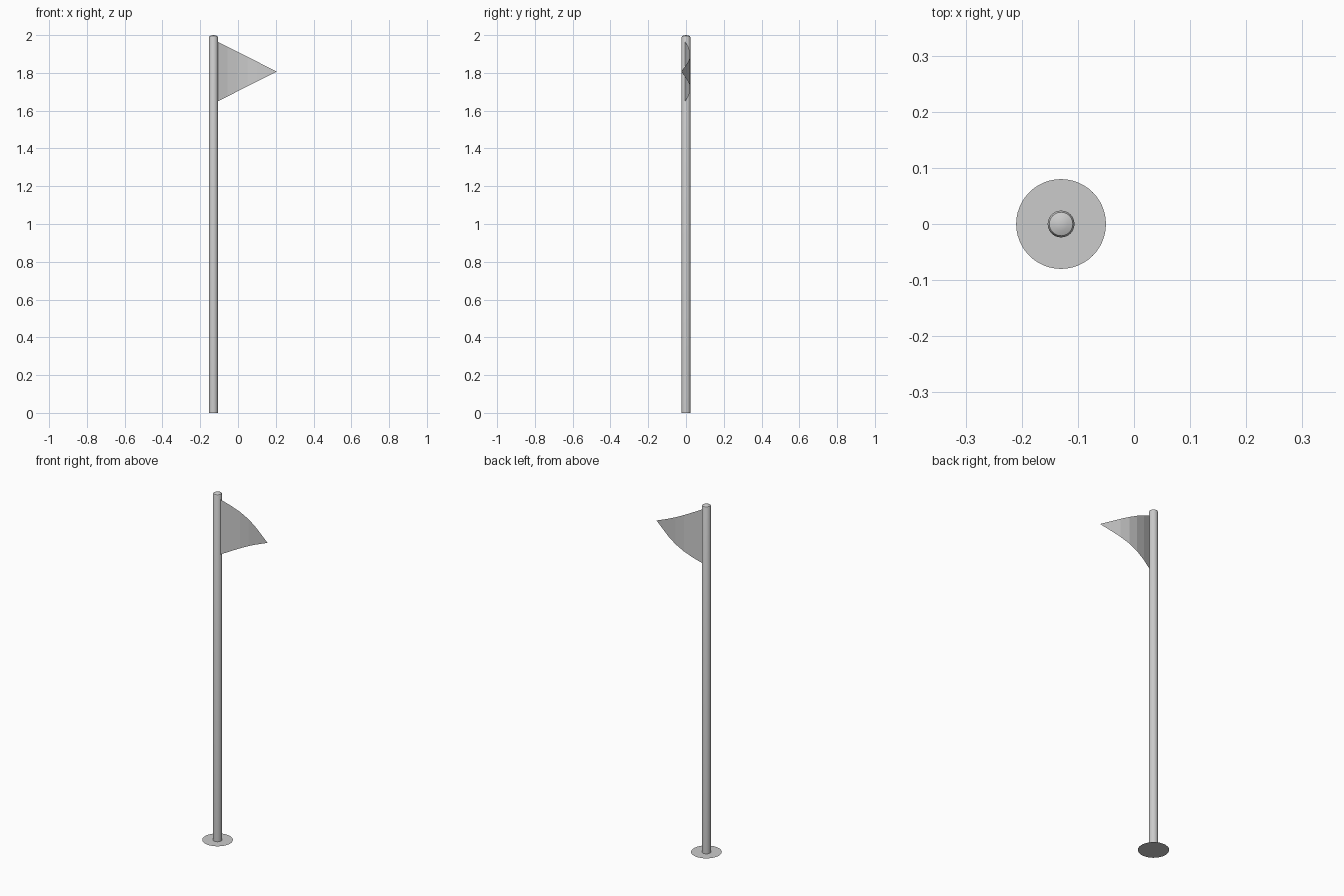
import bpy, bmesh, math

if "Cube" in bpy.data.objects:
    bpy.data.objects.remove(bpy.data.objects["Cube"])

POLE_X = -0.13


def make_object(name, bm, smooth=False):
    me = bpy.data.meshes.new(name)
    bm.to_mesh(me)
    bm.free()
    ob = bpy.data.objects.new(name, me)
    bpy.context.collection.objects.link(ob)
    if smooth:
        bpy.context.view_layer.objects.active = ob
        ob.select_set(True)
        bpy.ops.object.shade_smooth_by_angle(angle=math.radians(35))
        ob.select_set(False)
    return ob


# pole: lathed profile with a shallow domed cap
SIDES = 24
profile = [(0.024, 0), (0.024, 1.988), (0.021, 1.994), (0.012, 1.998)]
bm = bmesh.new()
rings = [[bm.verts.new((POLE_X + r * math.cos(2 * math.pi * i / SIDES),
                        r * math.sin(2 * math.pi * i / SIDES), z))
          for i in range(SIDES)] for r, z in profile]
tip = bm.verts.new((POLE_X, 0, 2.0))
for low, high in zip(rings, rings[1:]):
    for i in range(SIDES):
        j = (i + 1) % SIDES
        bm.faces.new((low[i], low[j], high[j], high[i]))
for i in range(SIDES):
    bm.faces.new((rings[-1][i], rings[-1][(i + 1) % SIDES], tip))
make_object("pole", bm, smooth=True)

# base: flat disc on the ground
bm = bmesh.new()
bmesh.ops.create_circle(bm, cap_ends=True, segments=48, radius=0.08)
bmesh.ops.translate(bm, verts=bm.verts, vec=(POLE_X, 0, 0))
make_object("base_disc", bm)

# pennant: thin rippled sheet narrowing to a point
ripple = [(-0.108, -0.005), (-0.055, 0.012), (-0.003, 0.022), (0.05, 0.022),
          (0.10, 0.012), (0.153, -0.006), (0.205, -0.025)]
x0, x1 = ripple[0][0], ripple[-1][0]
bm = bmesh.new()
columns = []
for x, y in ripple[:-1]:
    half = 0.158 * (x1 - x) / (x1 - x0)
    columns.append([bm.verts.new((x, y, 1.807 + s * half)) for s in (-1, 1)])
point = bm.verts.new((x1, ripple[-1][1], 1.807))
for a, b in zip(columns, columns[1:]):
    bm.faces.new((a[0], b[0], b[1], a[1]))
bm.faces.new((columns[-1][0], point, columns[-1][1]))
make_object("pennant", bm)
